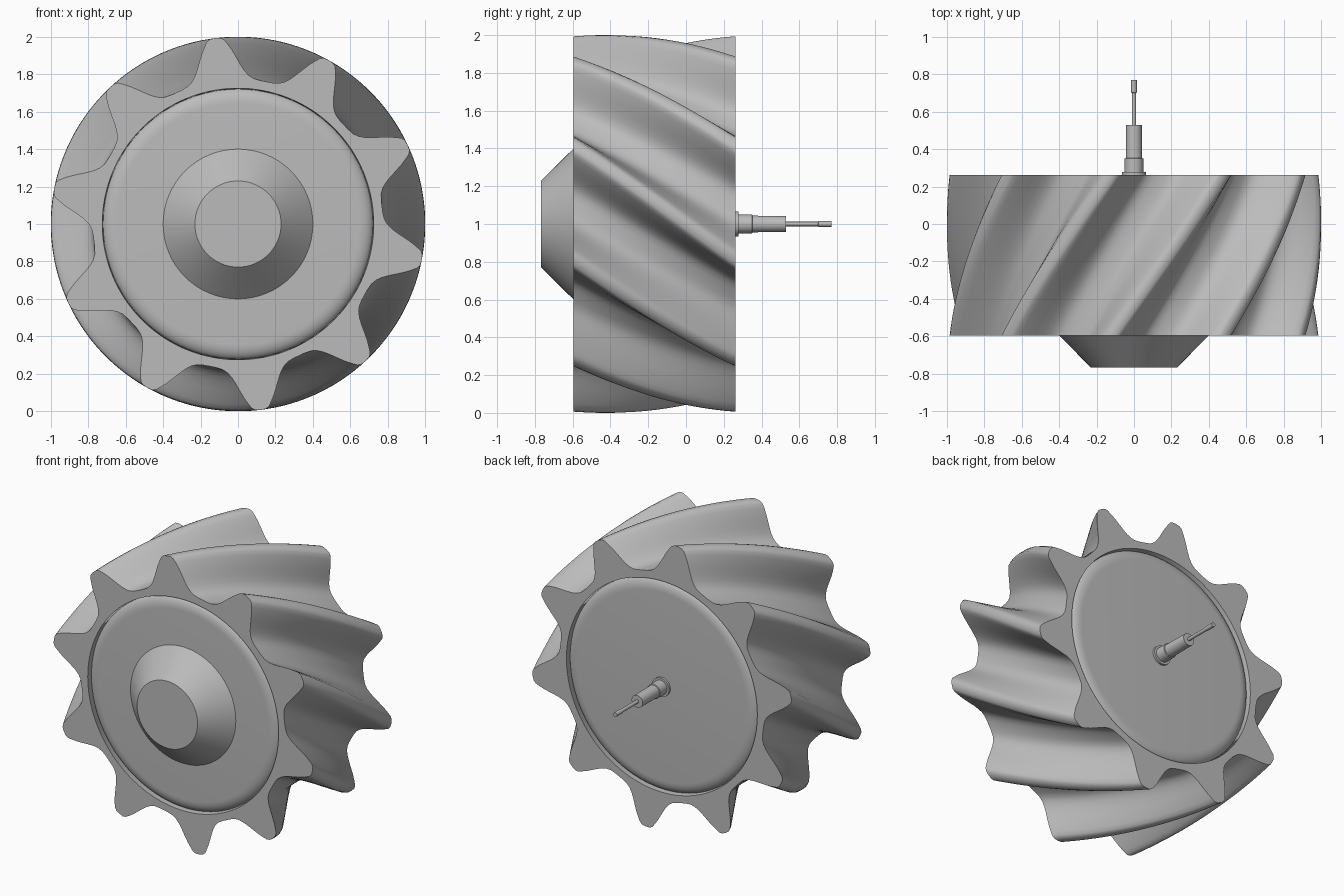
import bpy, bmesh, math

cube = bpy.data.objects.get("Cube")
if cube:
    bpy.data.objects.remove(cube, do_unlink=True)

TEETH = 10
PITCH = 2 * math.pi / TEETH
FRONT, BACK = -0.595, 0.262
LAYERS = 24
BORE = 0.725
AXIS_Z = 1.0

grey = bpy.data.materials.new("plain grey")
grey.use_nodes = True
colour = (0.5, 0.5, 0.5, 1)
grey.diffuse_color = colour
grey.node_tree.nodes["Principled BSDF"].inputs["Base Color"].default_value = colour


def point(radius, angle, y):
    return (radius * math.cos(angle), y, AXIS_Z + radius * math.sin(angle))


def finish(bm, name):
    bmesh.ops.recalc_face_normals(bm, faces=bm.faces)
    mesh = bpy.data.meshes.new(name)
    bm.to_mesh(mesh)
    bm.free()
    mesh.materials.append(grey)
    obj = bpy.data.objects.new(name, mesh)
    bpy.context.collection.objects.link(obj)
    bpy.ops.object.select_all(action="DESELECT")
    obj.select_set(True)
    bpy.context.view_layer.objects.active = obj
    bpy.ops.object.shade_smooth_by_angle(angle=math.radians(32))
    return obj


def bridge(bm, a, b):
    for i in range(len(a)):
        j = (i + 1) % len(a)
        bm.faces.new((a[i], a[j], b[j], b[i]))


def lathe(name, profile, segments=48):
    """Spin (radius, y) pairs around the shaft axis and close both ends."""
    bm = bmesh.new()
    rings = [[bm.verts.new(point(r, 2 * math.pi * i / segments, y))
              for i in range(segments)] for r, y in profile]
    for a, b in zip(rings, rings[1:]):
        bridge(bm, a, b)
    bm.faces.new(rings[0])
    bm.faces.new(rings[-1])
    return finish(bm, name)


# Half a tooth: degrees away from the tip centre, radius
half = [(0, 1.0), (1.6, 0.998), (2.7, 0.987), (3.7, 0.963), (5, 0.93), (6.4, 0.89),
        (7.8, 0.853), (9.3, 0.821), (11, 0.797), (13, 0.782), (15.5, 0.776), (18, 0.775)]
tooth = [(-a, r) for a, r in half[:0:-1]] + half[:-1]
outline = [(math.radians(97 + a) + t * PITCH, r) for t in range(TEETH) for a, r in tooth]

# Helical toothed ring, twisting one tooth pitch along its length
bm = bmesh.new()
layers = []
for k in range(LAYERS + 1):
    f = k / LAYERS
    layers.append([bm.verts.new(point(r, a - f * PITCH, FRONT + f * (BACK - FRONT)))
                   for a, r in outline])
for a, b in zip(layers, layers[1:]):
    bridge(bm, a, b)
bores = []
for end in (layers[0], layers[-1]):
    bore = [bm.verts.new(point(BORE, math.atan2(v.co.z - AXIS_Z, v.co.x), v.co.y))
            for v in end]
    bridge(bm, end, bore)
    bores.append(bore)
bridge(bm, *bores)
finish(bm, "toothed_ring")

# Drum filling the bore, with rounded rims
DEPTH, WIDTH = 0.05, 0.08
arc = [math.pi / 2 * i / 8 for i in range(9)]
rim = [(BORE - WIDTH * (1 - math.sin(t)), DEPTH * (1 - math.cos(t))) for t in arc]
lathe("drum", [(r, FRONT + d) for r, d in rim]
      + [(r, BACK - d) for r, d in reversed(rim)], 96)

# Tapered nose on the front
lathe("nose_cone", [(0.23, -0.767), (0.4, FRONT), (0.4, FRONT + 0.03)], 64)

# Stepped spindle on the back
lathe("spindle_collar", [(0.065, BACK - 0.02), (0.065, 0.277)], 32)
lathe("spindle_body", [(0.05, BACK), (0.05, 0.35), (0.044, 0.352), (0.042, 0.53)], 32)
lathe("spindle_pin", [(0.012, 0.52), (0.012, 0.7), (0.015, 0.702), (0.015, 0.77)], 20)
